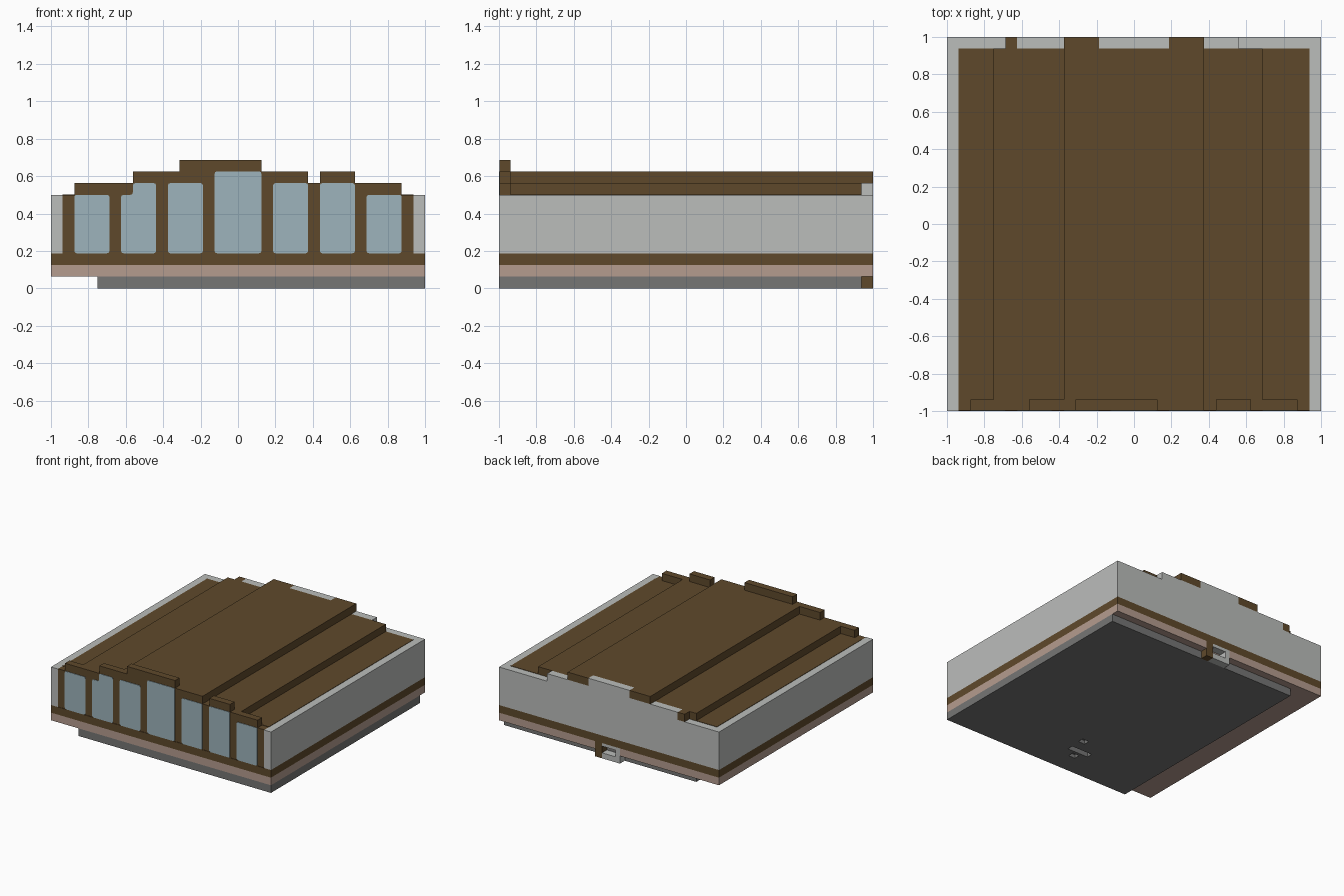
import bpy, bmesh

old = bpy.data.objects.get("Cube")
if old:
    bpy.data.objects.remove(old, do_unlink=True)

U = 1 / 16  # grid module


def material(name, rgb):
    lin = [((c / 255 + 0.055) / 1.055) ** 2.4 for c in rgb] + [1]
    m = bpy.data.materials.new(name)
    m.use_nodes = True
    m.diffuse_color = lin
    m.node_tree.nodes["Principled BSDF"].inputs["Base Color"].default_value = lin
    return m


BROWN = material("dark brown", (95, 73, 43))
WALL = material("pale grey", (187, 189, 187))
PINK = material("dusty pink", (181, 156, 143))
BASE = material("mid grey", (118, 118, 117))
GLASS = material("pale blue glass", (157, 180, 188))


def prism(name, pts, y0, y1, mat, bevel=0):
    """Extrude an outline in x and z from y0 to y1."""
    bm = bmesh.new()
    face = bm.faces.new([bm.verts.new((x, y0, z)) for x, z in pts])
    new = bmesh.ops.extrude_face_region(bm, geom=[face])["geom"]
    bmesh.ops.translate(bm, vec=(0, y1 - y0, 0),
                        verts=[v for v in new if isinstance(v, bmesh.types.BMVert)])
    if bevel:
        along = [e for e in bm.edges
                 if abs(e.verts[0].co.y - e.verts[1].co.y) > 1e-5]
        bmesh.ops.bevel(bm, geom=along, offset=bevel, segments=2,
                        profile=0.5, affect='EDGES')
    bmesh.ops.recalc_face_normals(bm, faces=bm.faces)
    mesh = bpy.data.meshes.new(name)
    bm.to_mesh(mesh)
    bm.free()
    ob = bpy.data.objects.new(name, mesh)
    bpy.context.collection.objects.link(ob)
    mesh.materials.append(mat)
    return ob


def box(name, x0, x1, y0, y1, z0, z1, mat):
    return prism(name, [(x0, z0), (x1, z0), (x1, z1), (x0, z1)], y0, y1, mat)


def stepped(name, floor, start, steps, y0, y1, mat):
    """Skyline outline: steps are (right end, height) in modules."""
    pts = [(start * U, floor * U)]
    x = start
    for end, h in steps:
        pts += [(x * U, h * U), (end * U, h * U)]
        x = end
    pts.append((x * U, floor * U))
    return prism(name, pts, y0, y1, mat)


def cut(ob, *bounds):
    cutter = box("cutter", *bounds, ob.data.materials[0])
    cutter.hide_render = True
    mod = ob.modifiers.new("cut", 'BOOLEAN')
    mod.operation = 'DIFFERENCE'
    mod.solver = 'EXACT'
    mod.object = cutter
    bpy.context.view_layer.objects.active = ob
    bpy.ops.object.modifier_apply(modifier=mod.name)
    bpy.data.objects.remove(cutter, do_unlink=True)


BACK = 1 - U
FRONT = -1 + U

# Base slab with a slot and two shallow sockets underneath
base = box("base_slab", -12 * U, 1, -1, BACK, 0, U, BASE)
cut(base, -.17, .02, -.75, -.70, -.1, U + .01, )
for x, y in ((0, -.59), (-.08, -.80)):
    cut(base, x - .03, x + .03, y - .025, y + .025, -.1, .03)

# Floor layers
floor = box("floor_layer", -1, 1, -1, 1, U, 2 * U, PINK)
cut(floor, -.1, .125, BACK, 1.1, 0, .2)
box("trim_band", -1, 1, -1, 1, 2 * U, 3 * U, BROWN)

# Rear bracket: a bar beside a small open ring
box("bracket_bar", U, 2 * U, BACK, 1, 0, 2 * U, BROWN)
box("bracket_foot", -.1, U, BACK, 1, 0, .045, WALL)
box("bracket_post", -.1, -.06, BACK, 1, .045, .125, WALL)
box("bracket_top", -.06, U, BACK, 1, .1, .125, WALL)

# Walls
box("main_walls", -1, 1, FRONT, 1, 3 * U, 8 * U, WALL)
for side, x in (("right", -1), ("left", BACK)):
    box(side + "_front_post", x, x + U, -1, FRONT, 3 * U, 8 * U, WALL)
stepped("back_parapet", 8, -10, [(-6, 9), (-3, 9), (3, 10), (6, 9), (9, 9)],
        BACK, 1, WALL)

# Roof in three terraces
box("roof_low", -BACK, BACK, FRONT, BACK, 8 * U, 8 * U + .003, BROWN)
box("roof_middle", -12 * U, 11 * U, FRONT, BACK, 8 * U, 9 * U, BROWN)
box("roof_top", -6 * U, 6 * U, FRONT, BACK, 9 * U, 10 * U, BROWN)
for name, x0, x1, z in (("small", -11, -10, 8), ("right", -6, -3, 9), ("left", 3, 6, 9)):
    box("roof_tab_" + name, x0 * U, x1 * U, BACK, 1, z * U, (z + 1) * U, BROWN)

# Stepped window wall
stepped("front_frame", 3, -15,
        [(-14, 8), (-9, 9), (-5, 10), (2, 11), (6, 10), (7, 9), (10, 10), (14, 9), (15, 8)],
        -.996, FRONT, BROWN)

# Window panes: left edge, right edge, top in modules
panes = [(-14, -11, 8), (-6, -3, 9), (-2, 2, 10), (3, 6, 9), (7, 10, 9), (11, 14, 8)]
outlines = [[(a, 3), (b, 3), (b, t), (a, t)] for a, b, t in panes]
outlines.append([(-10, 3), (-7, 3), (-7, 9), (-9, 9), (-9, 8), (-10, 8)])
for i, pts in enumerate(outlines):
    prism(f"window_pane_{i + 1}", [(x * U, z * U) for x, z in pts],
          -1, -.995, GLASS, bevel=.012)
